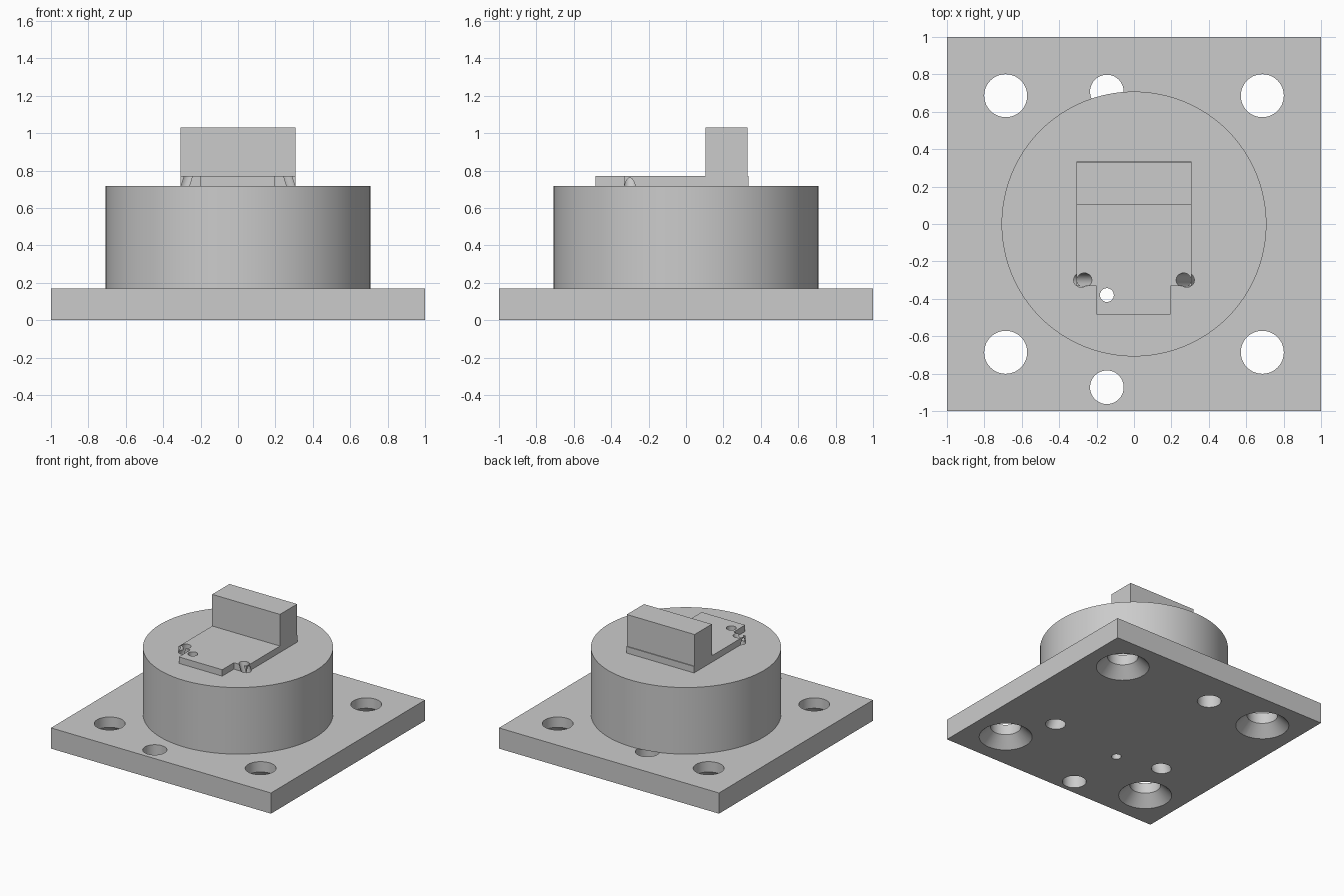
import bpy, bmesh, math
from mathutils import Vector

cube = bpy.data.objects.get("Cube")
if cube:
    bpy.data.objects.remove(cube, do_unlink=True)

grey = bpy.data.materials.new("light grey")
grey.use_nodes = True
grey.diffuse_color = (0.6, 0.6, 0.6, 1)
grey.node_tree.nodes["Principled BSDF"].inputs["Base Color"].default_value = grey.diffuse_color


def make_object(name, bm):
    bmesh.ops.recalc_face_normals(bm, faces=bm.faces)
    mesh = bpy.data.meshes.new(name)
    bm.to_mesh(mesh)
    bm.free()
    mesh.materials.append(grey)
    obj = bpy.data.objects.new(name, mesh)
    bpy.context.collection.objects.link(obj)
    return obj


def prism(name, outline, z0, z1):
    bm = bmesh.new()
    face = bm.faces.new([bm.verts.new((x, y, z0)) for x, y in outline])
    top = bmesh.ops.extrude_face_region(bm, geom=[face])["geom"]
    bmesh.ops.translate(bm, vec=(0, 0, z1 - z0),
                        verts=[v for v in top if isinstance(v, bmesh.types.BMVert)])
    return make_object(name, bm)


def box(name, x, y0, y1, z0, z1):
    return prism(name, [(-x, y0), (x, y0), (x, y1), (-x, y1)], z0, z1)


def rod(name, start, end, r0, r1=None, sides=48):
    """Cylinder or cone between two points."""
    start, end = Vector(start), Vector(end)
    axis = end - start
    bm = bmesh.new()
    bmesh.ops.create_cone(bm, cap_ends=True, segments=sides, radius1=r0,
                          radius2=r0 if r1 is None else r1, depth=axis.length)
    bm.transform(axis.to_track_quat('Z', 'Y').to_matrix().to_4x4())
    bmesh.ops.translate(bm, vec=(start + end) / 2, verts=bm.verts)
    return make_object(name, bm)


def finish(obj, cutters):
    bpy.ops.object.select_all(action='DESELECT')
    bpy.context.view_layer.objects.active = obj
    obj.select_set(True)
    for c in cutters:
        mod = obj.modifiers.new("hole", 'BOOLEAN')
        mod.operation, mod.solver, mod.object = 'DIFFERENCE', 'EXACT', c
        bpy.ops.object.modifier_apply(modifier=mod.name)
    bpy.ops.object.shade_smooth_by_angle(angle=math.radians(30))


PLATE, DRUM, BOARD = 0.17, 0.717, 0.77

# Main parts
base_plate = box("base_plate", 1, -1, 1, 0, PLATE)
drum = rod("drum", (0, 0, PLATE), (0, 0, DRUM), 0.708, sides=128)
board = prism("board", [(-0.308, -0.332), (-0.2, -0.332), (-0.2, -0.483), (0.195, -0.483),
                        (0.195, -0.332), (0.308, -0.332), (0.308, 0.335), (-0.308, 0.335)],
              DRUM, BOARD)
upright_block = box("upright_block", 0.308, 0.105, 0.328, BOARD, 1.03)

# Corner holes, countersunk from below
plate_cuts, deep_cuts = [], []
for x in (-0.686, 0.686):
    for y in (-0.686, 0.686):
        plate_cuts.append(rod("corner_hole", (x, y, -0.1), (x, y, 0.3), 0.115))
        plate_cuts.append(rod("countersink", (x, y, -0.02), (x, y, 0.085), 0.22, 0.115))

# Plain holes in the plate
for y in (-0.873, 0.708):
    plate_cuts.append(rod("plate_hole", (-0.145, y, -0.1), (-0.145, y, 0.3), 0.09))

# Thin straight hole and two slanted holes through the whole stack
deep_cuts.append(rod("thin_hole", (-0.145, -0.38, -0.1), (-0.145, -0.38, 1), 0.037))
for side in (-1, 1):
    def on_axis(z):
        return (side * (0.52 - 0.331 * z), -0.3, z)
    deep_cuts.append(rod("slanted_hole", on_axis(-0.1), on_axis(1), 0.038))
    deep_cuts.append(rod("slanted_bore", on_axis(-0.1), on_axis(0.35), 0.073))

finish(base_plate, plate_cuts + deep_cuts)
finish(drum, deep_cuts)
finish(board, deep_cuts)
finish(upright_block, [])

for c in plate_cuts + deep_cuts:
    bpy.data.objects.remove(c, do_unlink=True)
